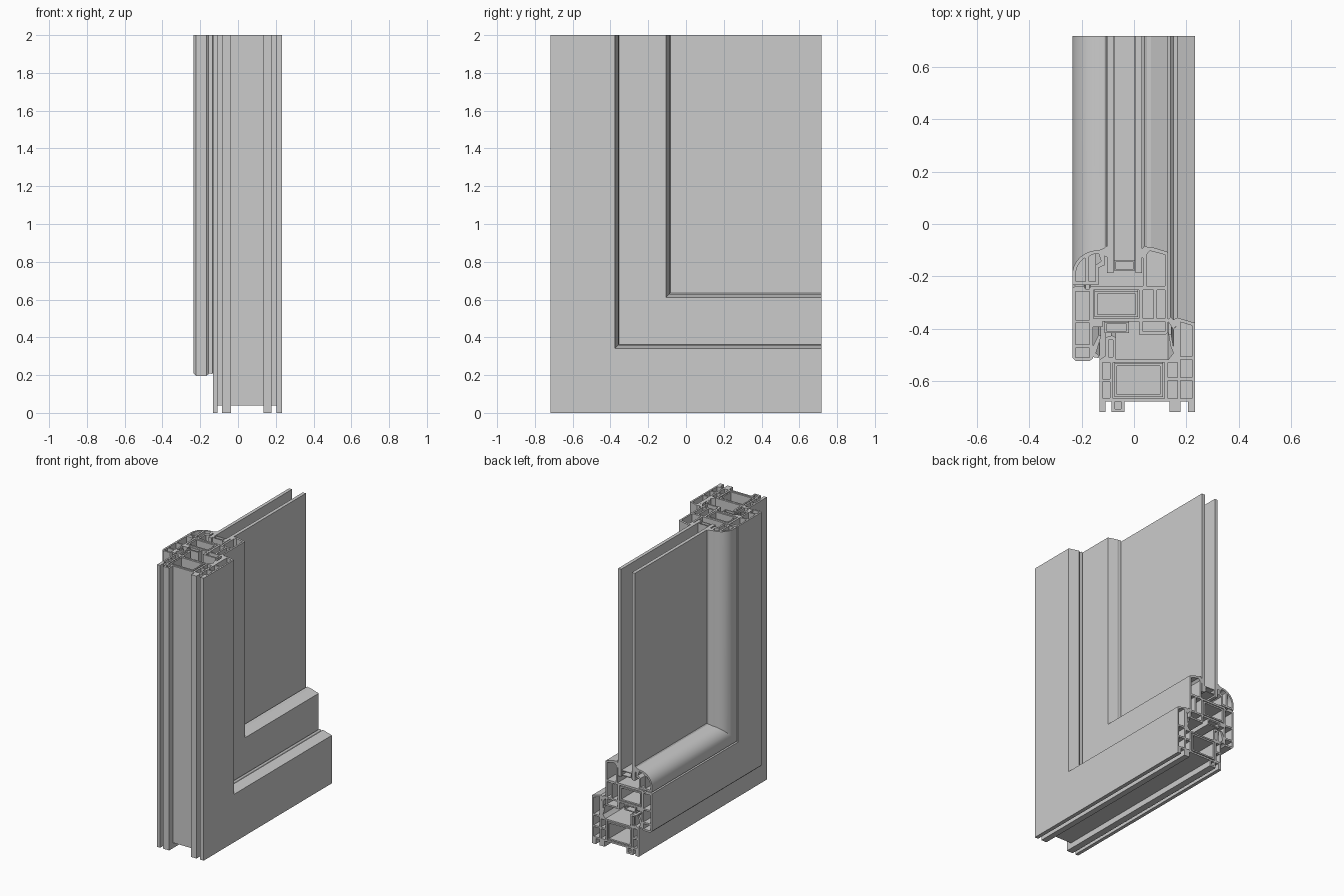
import bpy, bmesh, math
from mathutils import Vector
from mathutils.geometry import tessellate_polygon

if "Cube" in bpy.data.objects:
    bpy.data.objects.remove(bpy.data.objects["Cube"])

HALF, TOP = 0.717, 2.0


def box(x0, x1, d0, d1):
    return [(x0, d0), (x1, d0), (x1, d1), (x0, d1)]


def sweep(name, outer, holes=(), smooth=False):
    """Run an (x, distance from outer edge) section down the jamb, round a mitre and along the sill."""
    loops = [outer, *holes]
    bm = bmesh.new()
    rings = []
    for loop in loops:
        rings.append([[bm.verts.new(f(x, d)) for x, d in loop] for f in (
            lambda x, d: (x, d - HALF, TOP),
            lambda x, d: (x, d - HALF, d),
            lambda x, d: (x, HALF, d))])
    for ring in rings:
        n = len(ring[0])
        for a, b in zip(ring, ring[1:]):
            for i in range(n):
                j = (i + 1) % n
                bm.faces.new((a[i], a[j], b[j], b[i]))
    # end cuts, showing the hollow chambers
    tris = tessellate_polygon([[Vector((x, d, 0)) for x, d in l] for l in loops])
    for end in (0, 2):
        flat = [v for ring in rings for v in ring[end]]
        for t in tris:
            if len(set(t)) == 3:
                try:
                    bm.faces.new([flat[i] for i in t])
                except ValueError:
                    pass
    bmesh.ops.recalc_face_normals(bm, faces=bm.faces)
    mesh = bpy.data.meshes.new(name)
    bm.to_mesh(mesh)
    bm.free()
    ob = bpy.data.objects.new(name, mesh)
    bpy.context.collection.objects.link(ob)
    if smooth:
        bpy.ops.object.select_all(action='DESELECT')
        ob.select_set(True)
        bpy.context.view_layer.objects.active = ob
        bpy.ops.object.shade_smooth_by_angle(angle=math.radians(30))
    return ob


def tube(name, x0, x1, d0, d1, t):
    return sweep(name, box(x0, x1, d0, d1), [box(x0 + t, x1 - t, d0 + t, d1 - t)])


# outer frame: feet, rebate and tall outside lip
frame = []
for x0, x1 in ((-.132, -.108), (-.085, -.037), (.135, .177), (.205, .233)):
    frame += [(x0, .04), (x0, 0), (x1, 0), (x1, .04)]
frame = frame[1:-1] + [
    (.233, .34), (.165, .36), (.15, .352), (.15, .335), (.16, .325), (.15, .315),
    (.15, .245), (.165, .225), (.155, .205), (.13, .20), (-.068, .20), (-.068, .285),
    (-.085, .292), (-.108, .285), (-.108, .215), (-.132, .20)]
sweep("outer_frame", frame, [
    box(-.12, -.092, .054, .115), box(-.12, -.092, .127, .19),
    box(-.08, .117, .052, .19),
    box(.13, .165, .052, .12), box(.13, .165, .132, .19),
    box(.177, .221, .052, .12), box(.177, .221, .132, .20),
    [(.177, .212), (.221, .212), (.221, .33), (.177, .343)],
    box(-.097, -.08, .21, .275),
    box(-.073, -.049, .012, .04)])
tube("frame_reinforcement", -.074, .110, .058, .186, .01)

# opening sash: inside overlap flange, main chamber and outside upstand
sweep("sash", [
    (-.222, .195), (-.235, .208), (-.235, .472), (-.225, .48), (-.19, .48), (-.185, .47),
    (-.17, .47), (-.165, .48), (.035, .48), (.035, .60), (.05, .63), (.065, .63),
    (.13, .61), (.13, .305), (.12, .295), (.02, .295), (.02, .345), (-.12, .345),
    (-.12, .325), (-.157, .325), (-.157, .205), (-.168, .195)], [
    box(-.223, -.169, .208, .245), box(-.223, -.169, .257, .34),
    box(-.223, -.169, .352, .46),
    box(-.155, .02, .357, .466),
    box(.034, .118, .307, .345), box(.034, .075, .357, .466),
    box(.087, .118, .357, .466),
    [(.048, .48), (.118, .48), (.118, .60), (.06, .615), (.048, .60)]])
tube("sash_reinforcement", -.150, .015, .362, .461, .01)
tube("sash_hardware_channel", -.112, -.02, .302, .343, .008)

# rounded glazing bead on the inside
N = 10
arc = [(-.135 - .1 * math.cos(a), .525 + .092 * math.sin(a))
       for a in (math.pi / 2 * i / N for i in range(N + 1))]
core = [(-.135 - .087 * math.cos(a), .525 + .079 * math.sin(a))
        for a in (math.pi / 2 * i / N for i in range(N + 1))]
sweep("glazing_bead", [(-.235, .484)] + arc + [
    (-.112, .626), (-.112, .56), (-.135, .55), (-.135, .484)],
    [[(-.222, .497)] + core[:7] + [(-.184, .497)],
     [(-.172, .497)] + [(-.172, .592)] + core[8:] + [(-.125, .575), (-.147, .56), (-.147, .497)]],
    smooth=True)

# rubber seals
seals = {
    "bead_seal": [(-.112, .595), (-.102, .59), (-.1, .628), (-.106, .634), (-.112, .626)],
    "outside_glass_seal": [(.03, .59), (.036, .585), (.05, .63), (.04, .634), (.03, .622)],
    "frame_seal": [(.13, .345), (.15, .315), (.158, .325), (.15, .352), (.14, .362), (.13, .355)],
    "overlap_seal": [(-.157, .21), (-.135, .206), (-.132, .215), (-.145, .225), (-.125, .29),
                     (-.135, .295), (-.157, .25)],
    "middle_seal": [(.13, .2), (.155, .205), (.165, .225), (.15, .25), (.142, .295), (.132, .295),
                    (.14, .25), (.15, .225), (.14, .212)],
}
for name, pts in seals.items():
    sweep(name, pts)

# double glazing with edge spacer
for name, x0, x1 in (("inner_pane", -.102, -.078), ("outer_pane", .006, .03)):
    bpy.ops.mesh.primitive_cube_add(size=1)
    pane = bpy.context.object
    pane.name = name
    y0, z0 = .53 - HALF, .53
    pane.location = ((x0 + x1) / 2, (y0 + HALF) / 2, (z0 + TOP) / 2)
    pane.scale = (x1 - x0, HALF - y0, TOP - z0)
tube("glass_spacer", -.076, .004, .54, .578, .006)
